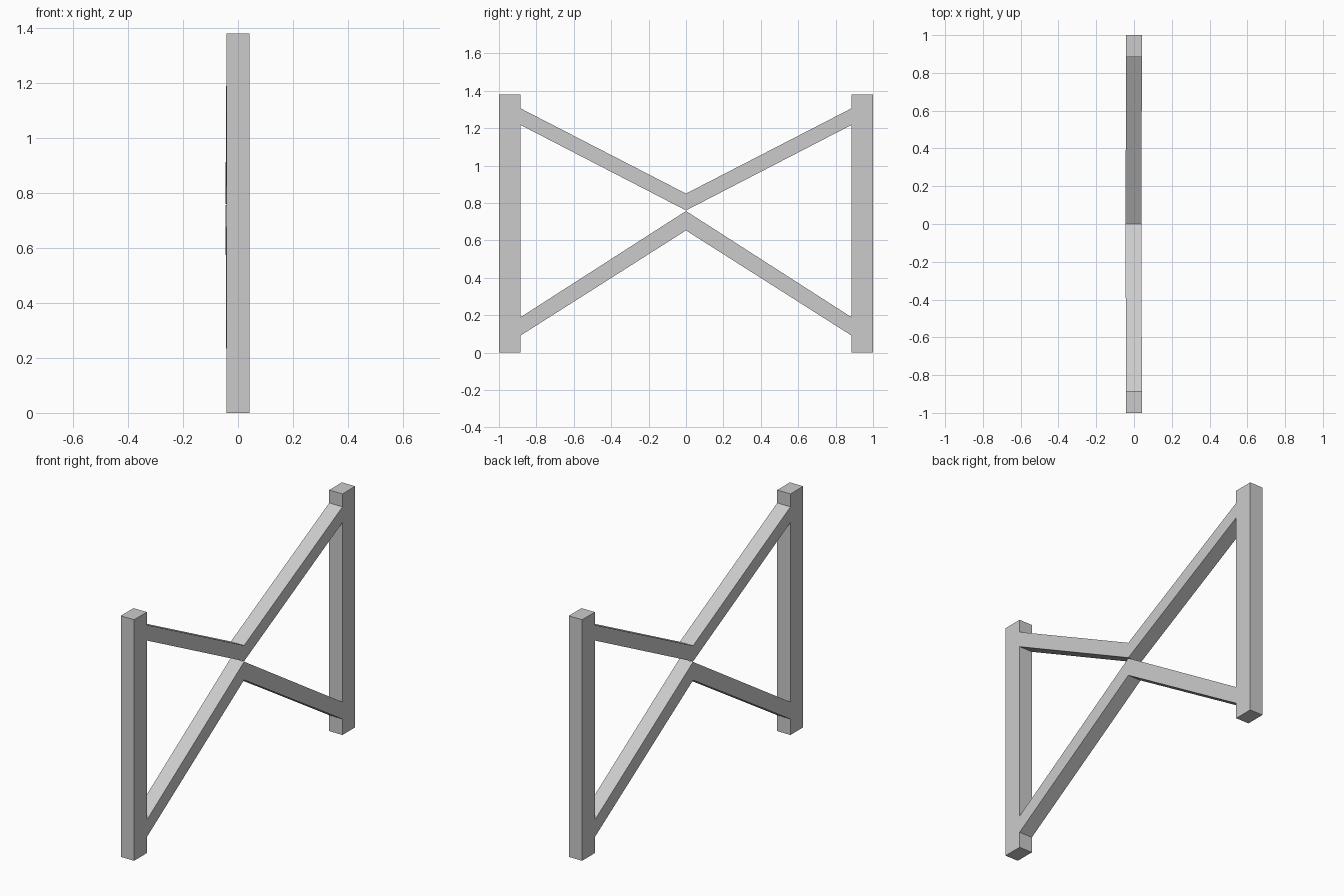
import bpy, bmesh

if "Cube" in bpy.data.objects:
    bpy.data.objects.remove(bpy.data.objects["Cube"])

HALF = 0.042      # half thickness of the frame in x
INNER = 0.885     # inner face of the posts in y
HEIGHT = 1.38


def extrude_profile(name, pts, x_shift=lambda y: 0.0):
    """Prism from a (y, z) profile, extruded along x."""
    bm = bmesh.new()
    face = bm.faces.new([bm.verts.new((-HALF, y, z)) for y, z in pts])
    ext = bmesh.ops.extrude_face_region(bm, geom=[face], use_keep_orig=True)
    for v in ext["geom"]:
        if isinstance(v, bmesh.types.BMVert):
            v.co.x = HALF
    for v in bm.verts:
        v.co.x += x_shift(v.co.y)
    bmesh.ops.recalc_face_normals(bm, faces=bm.faces[:])
    mesh = bpy.data.meshes.new(name)
    bm.to_mesh(mesh)
    bm.free()
    obj = bpy.data.objects.new(name, mesh)
    bpy.context.collection.objects.link(obj)
    return obj


def brace(name, end, mid):
    """Bent brace: (bottom, top) heights at the posts and at the middle."""
    pts = [(-INNER, end[0]), (0, mid[0]), (INNER, end[0]),
           (INNER, end[1]), (0, mid[1]), (-INNER, end[1])]
    # the middle sits very slightly off the post plane
    return extrude_profile(name, pts, lambda y: -0.003 * (1 - abs(y) / INNER))


# Upright posts
for name, s in (("front_post", -1), ("back_post", 1)):
    extrude_profile(name, [(s * INNER, 0), (s, 0), (s, HEIGHT), (s * INNER, HEIGHT)])

# Crossing braces
brace("upper_brace", (1.217, 1.306), (0.76, 0.85))
brace("lower_brace", (0.091, 0.189), (0.653, 0.757))
